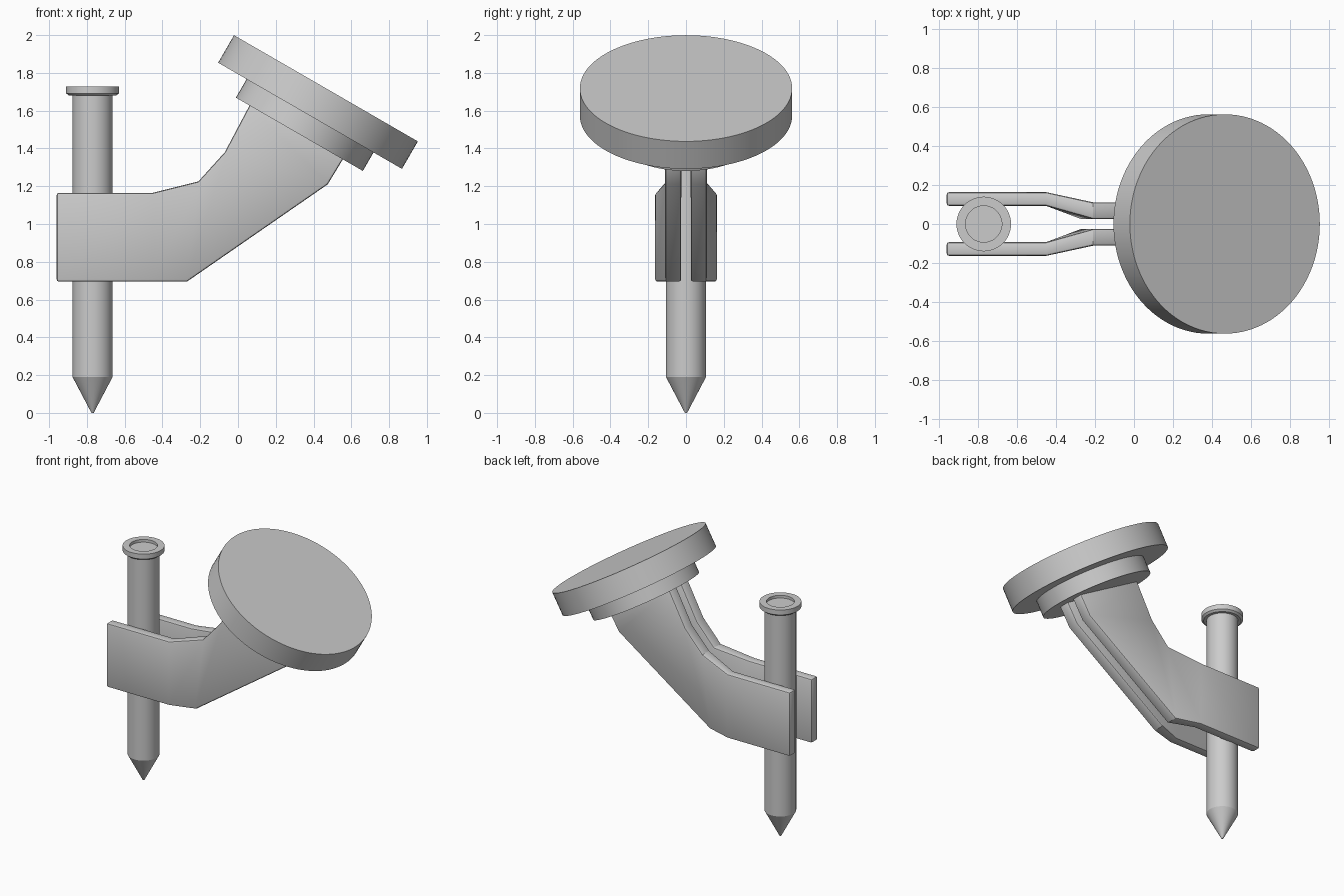
import bpy, bmesh, math
from mathutils import Vector, Matrix

cube = bpy.data.objects.get("Cube")
if cube:
    bpy.data.objects.remove(cube, do_unlink=True)

GREY = (0.6, 0.6, 0.6, 1)
metal = bpy.data.materials.new("light grey metal")
metal.use_nodes = True
metal.diffuse_color = GREY
metal.node_tree.nodes["Principled BSDF"].inputs["Base Color"].default_value = GREY


def finish(name, bm, matrix=Matrix()):
    bmesh.ops.recalc_face_normals(bm, faces=bm.faces)
    mesh = bpy.data.meshes.new(name)
    bm.to_mesh(mesh)
    bm.free()
    obj = bpy.data.objects.new(name, mesh)
    obj.matrix_world = matrix
    mesh.materials.append(metal)
    bpy.context.collection.objects.link(obj)
    bpy.ops.object.select_all(action='DESELECT')
    obj.select_set(True)
    bpy.context.view_layer.objects.active = obj
    bpy.ops.object.shade_smooth_by_angle(angle=math.radians(25))
    return obj


def lathe(name, profile, matrix, sides=64):
    """Turn (radius, height) points around z; the ends are capped."""
    bm = bmesh.new()
    rings = []
    for r, z in profile:
        rings.append([bm.verts.new((r * math.cos(a), r * math.sin(a), z))
                      for a in (math.tau * i / sides for i in range(sides))])
    for low, high in zip(rings, rings[1:]):
        for i in range(sides):
            j = (i + 1) % sides
            bm.faces.new((low[i], low[j], high[j], high[i]))
    bm.faces.new(rings[0])
    bm.faces.new(rings[-1])
    return finish(name, bm, matrix)


# Tilted pad and its smaller mounting disc
tilt = Matrix.Translation((0.325, 0, 1.475)) @ Matrix.Rotation(math.radians(30), 4, 'Y')
lathe("mounting_disc", [(0.388, 0), (0.388, 0.114)], tilt)
lathe("round_pad", [(0.562, 0.113), (0.562, 0.281)], tilt, 96)

# Pointed pin with a recessed head
lathe("pin", [(0.006, 0), (0.106, 0.19), (0.106, 1.68), (0.125, 1.68),
              (0.14, 1.692), (0.14, 1.728), (0.093, 1.728), (0.093, 1.708)],
      Matrix.Translation((-0.77, 0, 0)), 48)

# Bent arm plates: top point, bottom point, outer and inner offset per station
STATIONS = [
    ((-0.96, 1.165), (-0.96, 0.695), 0.163, 0.093),
    ((-0.45, 1.165), (-0.45, 0.695), 0.163, 0.093),
    ((-0.21, 1.225), (-0.27, 0.695), 0.110, 0.025),
    ((-0.07, 1.38), (0.475, 1.21), 0.110, 0.025),
    ((0.065, 1.635), (0.56, 1.35), 0.110, 0.025),
]


def arm_plate(name, side):
    bm = bmesh.new()
    loops = []
    for (tx, tz), (bx, bz), outer, inner in STATIONS:
        corners = ((tx, outer, tz), (tx, inner, tz), (bx, inner, bz), (bx, outer, bz))
        loops.append([bm.verts.new((x, side * y, z)) for x, y, z in corners])
    for a, b in zip(loops, loops[1:]):
        for i in range(4):
            j = (i + 1) % 4
            bm.faces.new((a[i], a[j], b[j], b[i]))
    bm.faces.new(loops[0])
    bm.faces.new(loops[-1])
    bmesh.ops.recalc_face_normals(bm, faces=bm.faces)
    # Round the rims, leaving the shallow bends crisp
    rims = [e for e in bm.edges if e.calc_face_angle(0) > math.radians(45)]
    bmesh.ops.bevel(bm, geom=rims, offset=0.012, segments=2, profile=0.5,
                    affect='EDGES', clamp_overlap=True)
    return finish(name, bm)


arm_plate("right_side_plate_front", -1)
arm_plate("left_side_plate_back", 1)
